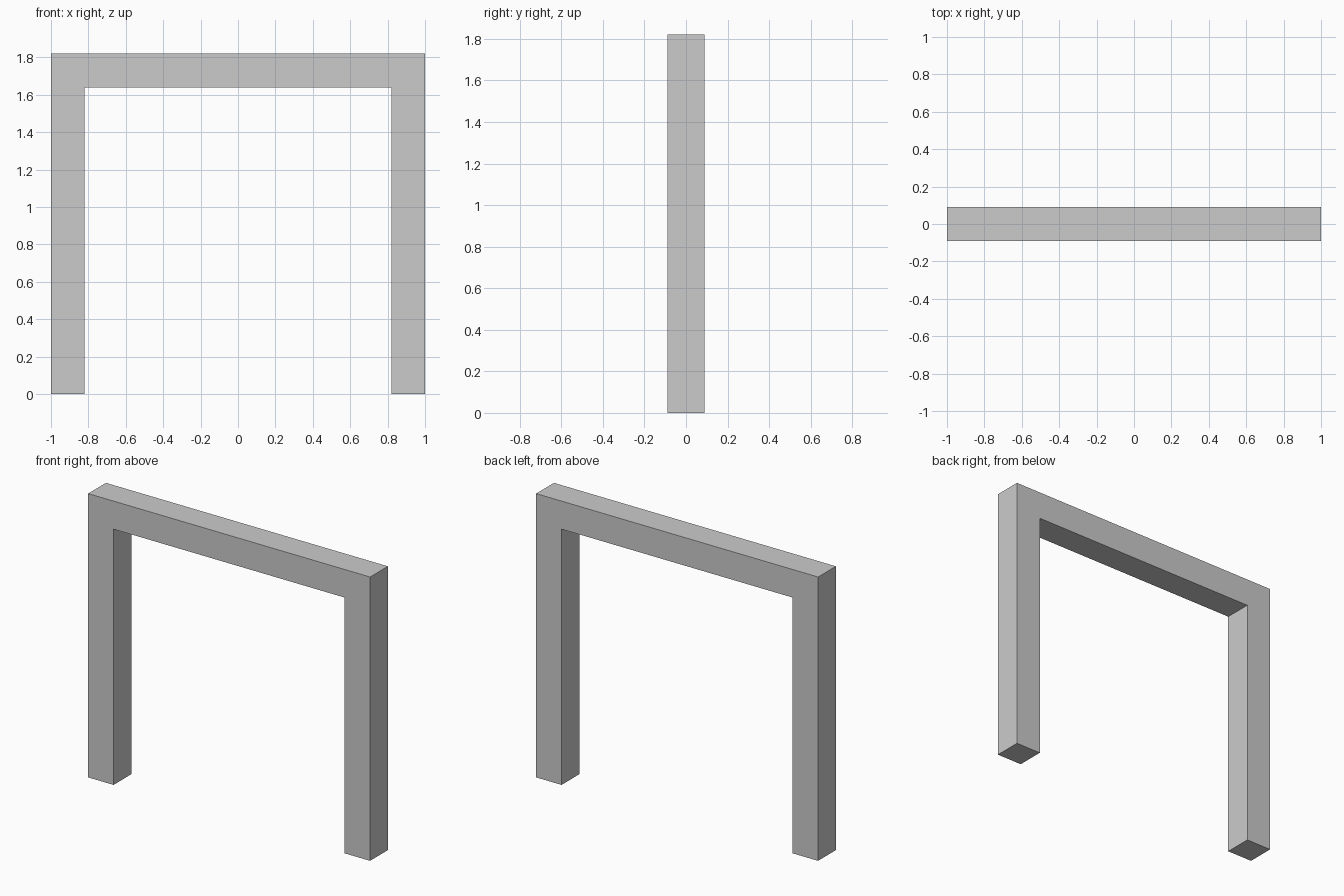
import bpy
import bmesh

if "Cube" in bpy.data.objects:
    bpy.data.objects.remove(bpy.data.objects["Cube"])

WIDTH = 2.0      # overall span in x
HEIGHT = 1.82    # overall height
BEAM = 0.18      # square section of posts and lintel

# Front outline: right half, then mirrored for the left half
outer, inner = WIDTH / 2, WIDTH / 2 - BEAM
right = [(inner, HEIGHT - BEAM), (inner, 0), (outer, 0), (outer, HEIGHT)]
outline = right + [(-x, z) for x, z in reversed(right)]

# Two posts and lintel as one seamless extruded frame
bm = bmesh.new()
face = bm.faces.new([bm.verts.new((x, -BEAM / 2, z)) for x, z in outline])
extruded = bmesh.ops.extrude_face_region(bm, geom=[face], use_keep_orig=True)
verts = [g for g in extruded["geom"] if isinstance(g, bmesh.types.BMVert)]
bmesh.ops.translate(bm, verts=verts, vec=(0, BEAM, 0))
bmesh.ops.recalc_face_normals(bm, faces=bm.faces)

mesh = bpy.data.meshes.new("door_frame")
bm.to_mesh(mesh)
bm.free()
bpy.context.collection.objects.link(bpy.data.objects.new("door_frame", mesh))
